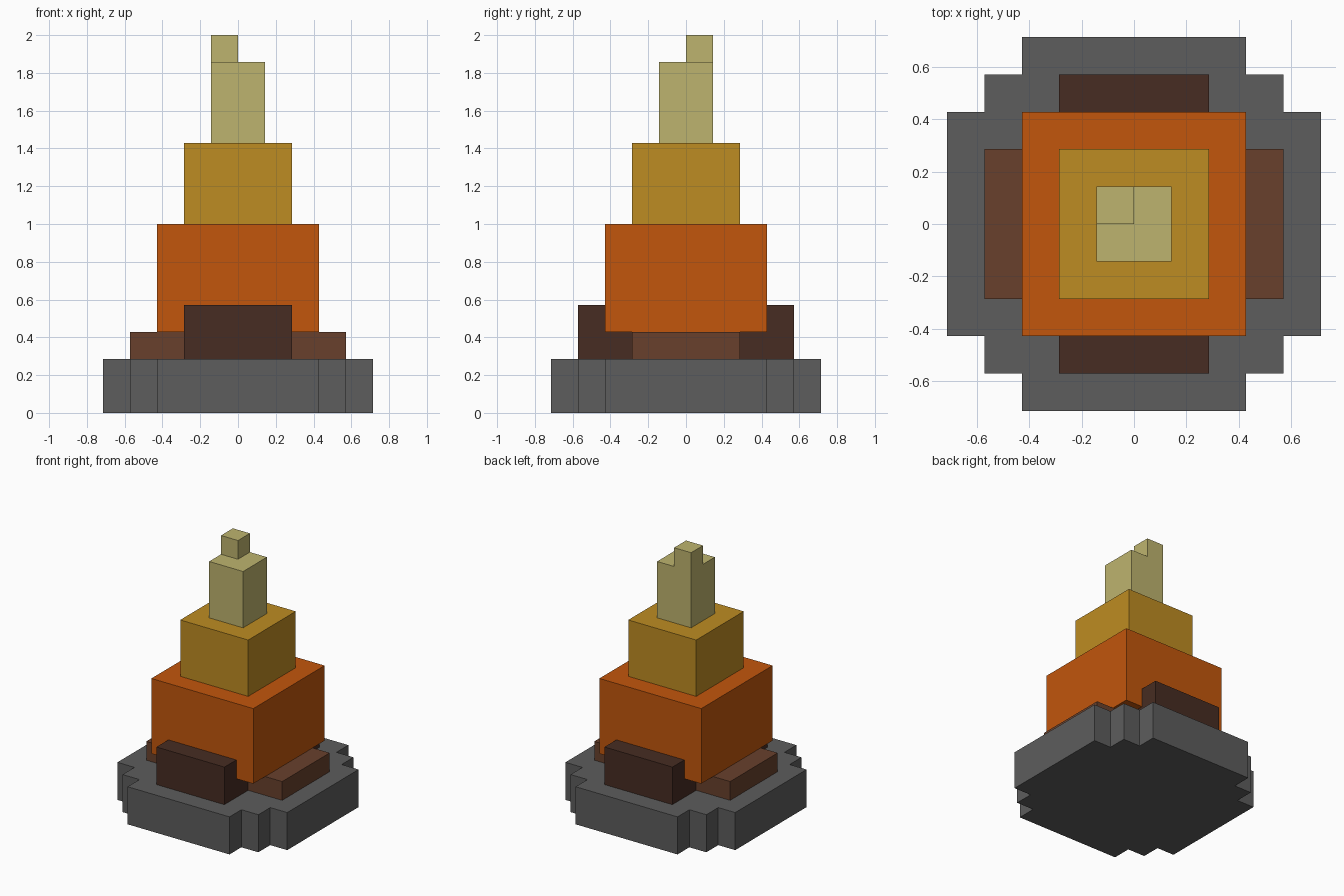
import bpy
import bmesh

U = 1 / 7  # one block of the grid the model is built on

cube = bpy.data.objects.get("Cube")
if cube:
    bpy.data.objects.remove(cube, do_unlink=True)


def linear(c):
    c /= 255
    return c / 12.92 if c <= 0.04045 else ((c + 0.055) / 1.055) ** 2.4


def material(name, *rgb):
    mat = bpy.data.materials.new(name)
    mat.use_nodes = True
    color = (*[linear(c) for c in rgb], 1)
    mat.diffuse_color = color
    bsdf = mat.node_tree.nodes["Principled BSDF"]
    bsdf.inputs["Base Color"].default_value = color
    return mat


def prism(name, outline, z0, z1, mat):
    """Extrude a flat outline, given in blocks, from z0 up to z1."""
    bm = bmesh.new()
    face = bm.faces.new([bm.verts.new((x * U, y * U, z0 * U)) for x, y in outline])
    top = bmesh.ops.extrude_face_region(bm, geom=[face])["geom"]
    verts = [v for v in top if isinstance(v, bmesh.types.BMVert)]
    bmesh.ops.translate(bm, verts=verts, vec=(0, 0, (z1 - z0) * U))
    bmesh.ops.recalc_face_normals(bm, faces=bm.faces)
    mesh = bpy.data.meshes.new(name)
    bm.to_mesh(mesh)
    bm.free()
    mesh.materials.append(mat)
    obj = bpy.data.objects.new(name, mesh)
    bpy.context.collection.objects.link(obj)
    return obj


def box(name, x0, x1, y0, y1, z0, z1, mat):
    return prism(name, [(x0, y0), (x1, y0), (x1, y1), (x0, y1)], z0, z1, mat)


stone = material("stone grey", 93, 93, 93)
bark = material("dark bark", 71, 44, 34)
wood = material("brown wood", 104, 64, 44)
orange = material("flame orange", 194, 86, 12)
amber = material("flame amber", 190, 140, 34)
pale = material("flame pale yellow", 190, 180, 110)

# Stepped stone base: one corner turned through four quarters
corner = [(5, -3), (5, 3), (4, 3), (4, 4), (3, 4)]
outline = []
for turn in range(4):
    outline += corner
    corner = [(-y, x) for x, y in corner]
# Each quarter's first point continues the straight edge of the previous one
prism("stone_base", outline, 0, 2, stone)

# Logs: a low one across, and a taller one at the front and the back
box("cross_log", -4, 4, -2, 2, 2, 3, wood)
box("front_log", -2, 2, -4, -2, 2, 4, bark)
box("back_log", -2, 2, 2, 4, 2, 4, bark)

# Flame: tiers narrowing upwards, with an off-centre tip
box("flame_lower", -3, 3, -3, 3, 3, 7, orange)
box("flame_middle", -2, 2, -2, 2, 7, 10, amber)
box("flame_upper", -1, 1, -1, 1, 10, 13, pale)
box("flame_tip", -1, 0, 0, 1, 13, 14, pale)
